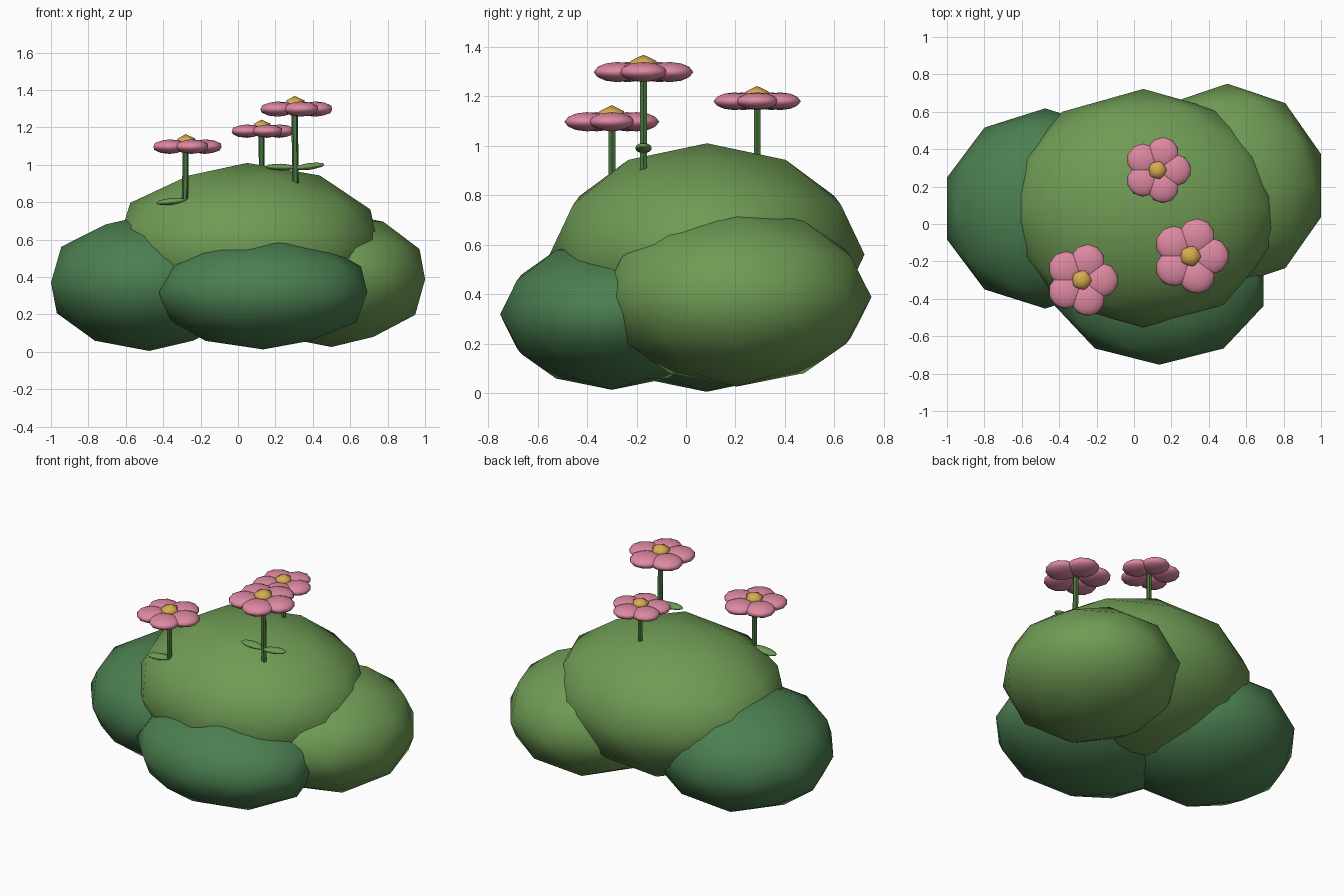
import bpy
from math import cos, sin, radians, pi
from mathutils import Vector

if "Cube" in bpy.data.objects:
    bpy.data.objects.remove(bpy.data.objects["Cube"])


def material(name, rgb):
    m = bpy.data.materials.new(name)
    m.diffuse_color = (*rgb, 1)
    m.use_nodes = True
    m.node_tree.nodes["Principled BSDF"].inputs["Base Color"].default_value = m.diffuse_color
    return m


LIGHT = material("light_leaf", (0.16, 0.33, 0.09))
DARK = material("dark_leaf", (0.07, 0.21, 0.08))
STEM = material("stem_green", (0.07, 0.19, 0.05))
PINK = material("petal_pink", (0.73, 0.25, 0.36))
GOLD = material("flower_gold", (0.68, 0.41, 0.08))


def finish(name, mat):
    o = bpy.context.object
    o.name = name
    o.data.materials.append(mat)
    bpy.ops.object.shade_smooth()
    return o


def blob(name, loc, size, mat, rot=(0, 0, 0), sub=2):
    bpy.ops.mesh.primitive_ico_sphere_add(subdivisions=sub, radius=1, location=loc, rotation=rot)
    bpy.context.object.scale = size
    return finish(name, mat)


def rod(name, a, b, r, mat):
    a, b = Vector(a), Vector(b)
    d = b - a
    bpy.ops.mesh.primitive_cylinder_add(vertices=6, radius=r, depth=d.length, location=(a + b) / 2,
                                        rotation=d.to_track_quat('Z', 'Y').to_euler())
    o = finish(name, mat)
    bpy.ops.object.shade_smooth_by_angle(angle=radians(40))
    return o


def flower(name, x, y, z, base, s, lean):
    # stem
    rod(name + "_stem", (x + lean, y, base), (x, y, z + 0.01), 0.0165 * s, STEM)
    # five flat petals
    for i in range(5):
        a = 2 * pi * i / 5
        blob(f"{name}_petal_{i + 1}", (x + 0.105 * s * cos(a), y + 0.105 * s * sin(a), z),
             (0.092 * s, 0.093 * s, 0.039 * s), PINK, (0, 0, a))
    # flower centre
    blob(name + "_centre", (x, y, z + 0.023 * s), (0.059 * s, 0.059 * s, 0.044 * s), GOLD, sub=1)


def leaf(name, x, y, z, side, tilt):
    # flat leaf growing sideways from a stem
    t = radians(tilt)
    blob(name, (x + side * 0.078 * cos(t), y, z + 0.078 * sin(t)),
         (0.083, 0.033, 0.018), LIGHT, (0, -side * t, 0))


# bush clumps
blob("bush_main", (0.05, 0.085, 0.56), (0.736, 0.637, 0.45), LIGHT)
blob("bush_left", (-0.475, 0.083, 0.37), (0.552, 0.535, 0.365), DARK)
blob("bush_right", (0.5, 0.205, 0.388), (0.526, 0.545, 0.362), LIGHT)
blob("bush_front", (0.135, -0.3, 0.318), (0.585, 0.452, 0.305), DARK)

# flowers
flower("left_flower", -0.28, -0.30, 1.097, 0.79, 1.0, -0.003)
flower("back_flower", 0.125, 0.288, 1.18, 0.92, 0.92, 0.002)
flower("right_flower", 0.302, -0.172, 1.298, 0.89, 1.05, 0.006)

# leaves
leaf("left_flower_leaf", -0.28, -0.30, 0.812, -1, -6)
leaf("right_flower_leaf_a", 0.305, -0.172, 0.985, -1, 2)
leaf("right_flower_leaf_b", 0.305, -0.172, 0.982, 1, 7)
